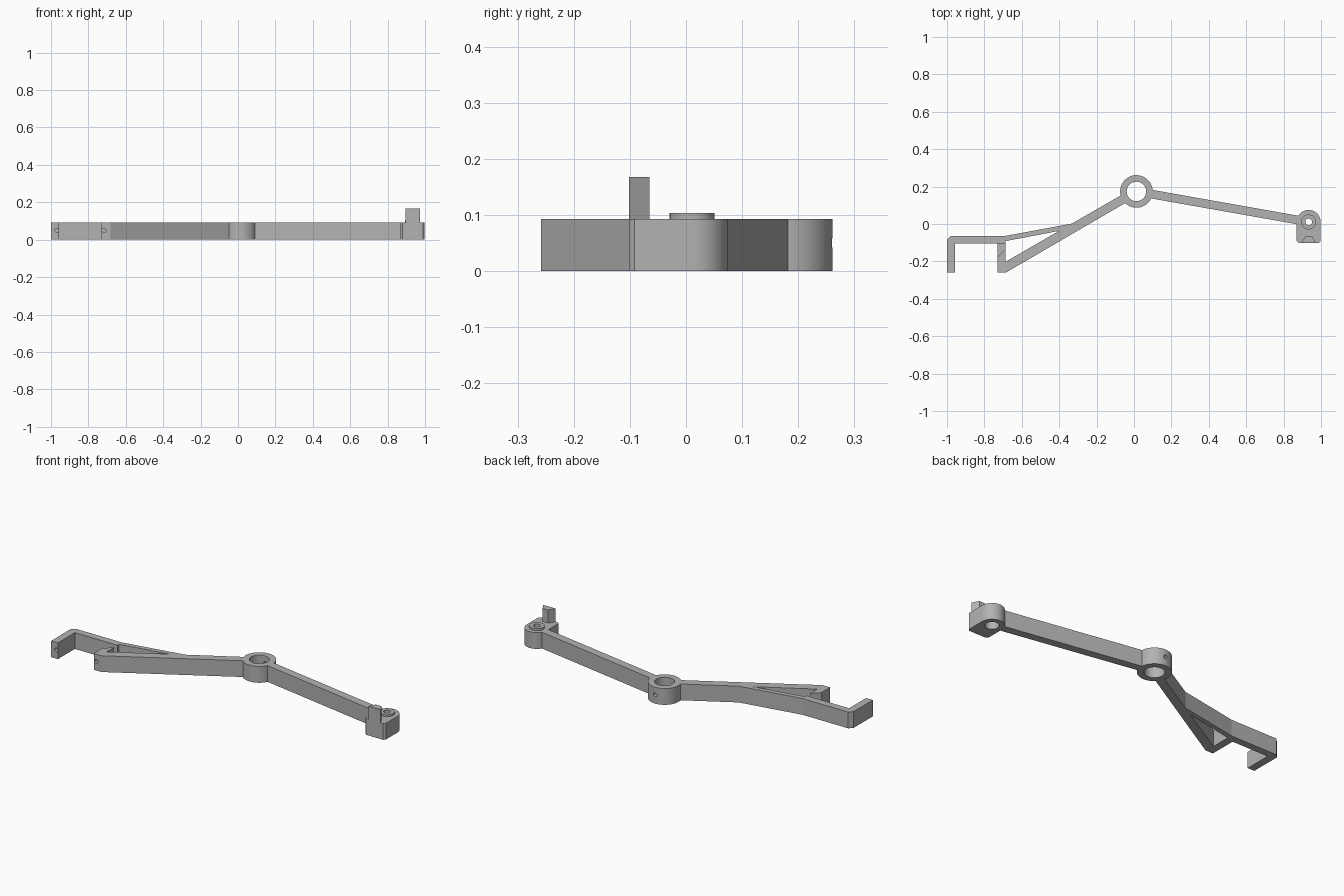
import bpy, bmesh, math
from mathutils import Vector

if "Cube" in bpy.data.objects:
    bpy.data.objects.remove(bpy.data.objects["Cube"])

grey = bpy.data.materials.new("plain grey")
grey.use_nodes = True
COLOUR = (0.45, 0.45, 0.45, 1)
grey.diffuse_color = COLOUR
grey.node_tree.nodes["Principled BSDF"].inputs["Base Color"].default_value = COLOUR

H = 0.093                      # thickness of the flat bracket
HUB = Vector((0.013, 0.174))   # centre of the pivot ring
TIP = Vector((0.934, 0.011))   # centre of the socket at the left end


def prism(name, pts, z0=0.0, z1=H):
    """Extrude a flat outline from z0 to z1."""
    bm = bmesh.new()
    face = bm.faces.new([bm.verts.new((p[0], p[1], z0)) for p in pts])
    top = bmesh.ops.extrude_face_region(bm, geom=[face])["geom"]
    bmesh.ops.translate(bm, vec=(0, 0, z1 - z0),
                        verts=[v for v in top if isinstance(v, bmesh.types.BMVert)])
    bmesh.ops.recalc_face_normals(bm, faces=bm.faces)
    mesh = bpy.data.meshes.new(name)
    bm.to_mesh(mesh)
    bm.free()
    mesh.materials.append(grey)
    obj = bpy.data.objects.new(name, mesh)
    bpy.context.collection.objects.link(obj)
    return obj


def arc(centre, r, start=0, end=360, n=48):
    steps = n if end - start == 360 else n + 1
    angles = [math.radians(start + (end - start) * i / n) for i in range(steps)]
    return [(centre[0] + r * math.cos(a), centre[1] + r * math.sin(a)) for a in angles]


def cut(obj, cutter):
    """Subtract the cutter, then drop it."""
    mod = obj.modifiers.new("cut", "BOOLEAN")
    mod.operation, mod.solver, mod.object = "DIFFERENCE", "EXACT", cutter
    bpy.ops.object.select_all(action="DESELECT")
    bpy.context.view_layer.objects.active = obj
    obj.select_set(True)
    bpy.ops.object.modifier_apply(modifier=mod.name)
    bpy.data.objects.remove(cutter)


def bore(obj, centre, r, z0, z1):
    cut(obj, prism("bore_cutter", arc(centre, r), z0, z1))


def pin_hole(obj, x, y, depth):
    """Small round hole running along y."""
    cutter = prism("pin_cutter", arc((0, 0), 0.011, n=20), -depth, depth)
    cutter.rotation_euler.x = math.pi / 2
    cutter.location = (x, y, 0.05)
    bpy.context.view_layer.update()
    cut(obj, cutter)


def smooth(obj):
    bpy.ops.object.select_all(action="DESELECT")
    bpy.context.view_layer.objects.active = obj
    obj.select_set(True)
    bpy.ops.object.shade_smooth_by_angle(angle=math.radians(30))


# Pivot ring
hub = prism("pivot_ring", arc(HUB, 0.087, n=64))
bore(hub, HUB, 0.052, -0.1, 0.2)
pin_hole(hub, HUB.x, HUB.y + 0.087, 0.06)
smooth(hub)

# Long straight arm between the ring and the socket
along = (TIP - HUB).normalized()
side = Vector((-along.y, along.x)) * 0.023
a, b = HUB + along * 0.07, TIP - along * 0.05
prism("long_arm", [a - side, b - side, b + side, a + side])

# Socket block: round at the back, square with small chamfers at the front
R, FRONT, C = 0.064, -0.102, 0.01
socket = prism("socket_block", arc(TIP, R, 0, 180) + [
    (TIP.x - R, FRONT + C), (TIP.x - R + C, FRONT),
    (TIP.x + R - C, FRONT), (TIP.x + R, FRONT + C)])
bore(socket, TIP, 0.036, -0.1, 0.06)
bore(socket, TIP, 0.018, 0.05, 0.2)
smooth(socket)

# Raised collar around the socket hole
collar = prism("socket_collar", arc(TIP, 0.04), H - 0.002, 0.104)
bore(collar, TIP, 0.018, 0, 0.2)
smooth(collar)

# Upright wedge stop
prism("stop_post", [(TIP.x - 0.039, FRONT), (TIP.x + 0.039, FRONT),
                    (TIP.x + 0.018, -0.065), (TIP.x - 0.018, -0.065)], H - 0.03, 0.168)

# Slanted arm ending in a squared finger
finger = prism("slanted_arm", [
    (-0.06, 0.159), (-0.04, 0.116), (-0.682, -0.258), (-0.73, -0.258),
    (-0.73, -0.179), (-0.687, -0.136), (-0.687, -0.202)])
pin_hole(finger, -0.717, -0.258, 0.06)
smooth(finger)

# Low bridge from the finger back to the hook bar
prism("finger_bridge", [(-0.73, -0.179), (-0.687, -0.136),
                        (-0.687, -0.1), (-0.73, -0.1)], 0, 0.045)

# Hook bar with chamfered corner, and its thin brace
hook = prism("hook_bar", [
    (-1, -0.258), (-0.957, -0.258), (-0.957, -0.105), (-0.687, -0.105),
    (-0.687, -0.064), (-0.98, -0.064), (-1, -0.084)])
pin_hole(hook, -0.968, -0.258, 0.06)
smooth(hook)
prism("brace", [(-0.69, -0.092), (-0.39, -0.035), (-0.327, 0.003), (-0.69, -0.064)])
